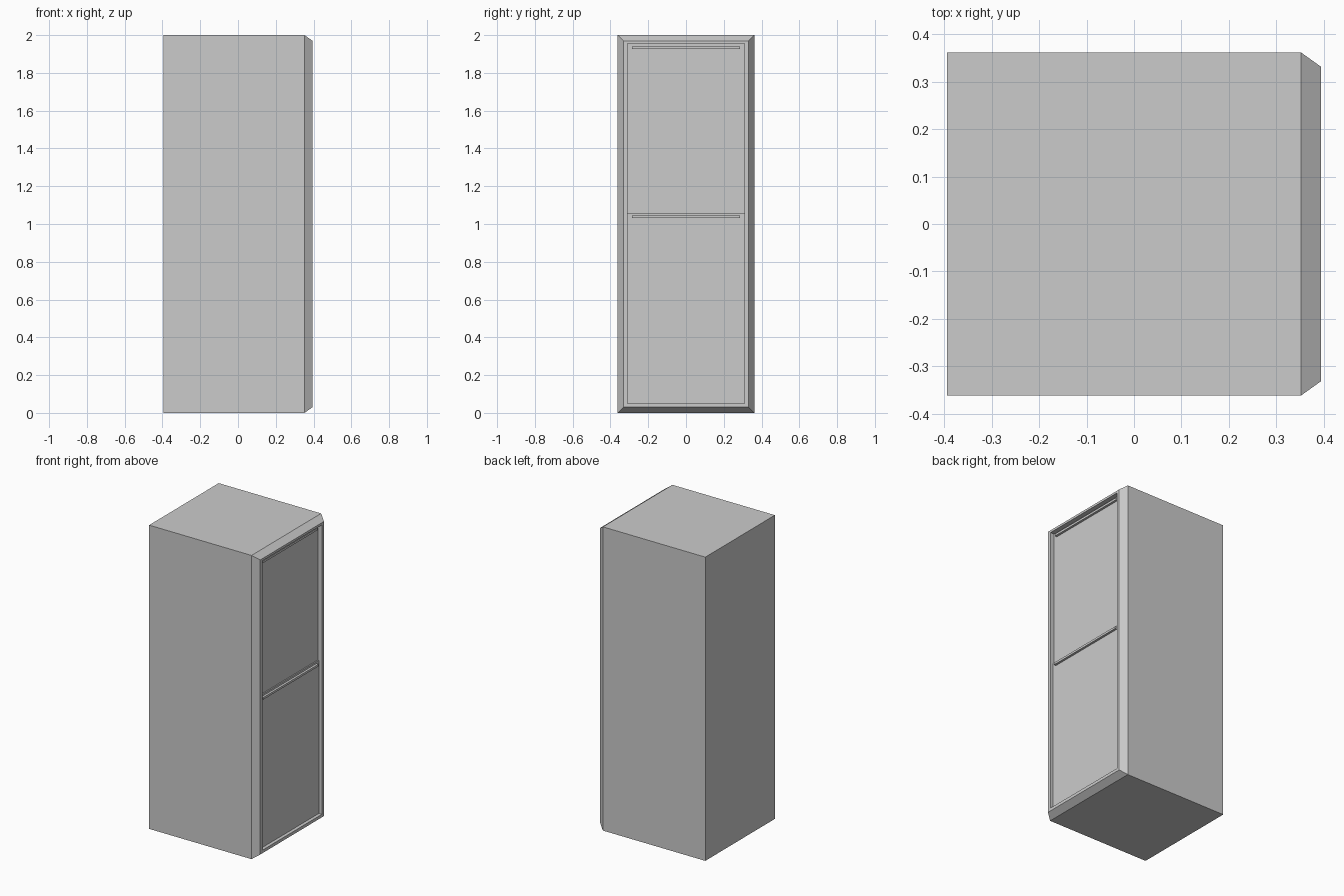
import bpy
import bmesh

cube = bpy.data.objects.get("Cube")
if cube:
    bpy.data.objects.remove(cube)

grey = bpy.data.materials.new("light_grey")
grey.use_nodes = True
GREY = (0.6, 0.6, 0.6, 1)
grey.diffuse_color = GREY
grey.node_tree.nodes["Principled BSDF"].inputs["Base Color"].default_value = GREY


def make_object(name, bm):
    bmesh.ops.recalc_face_normals(bm, faces=bm.faces)
    mesh = bpy.data.meshes.new(name)
    bm.to_mesh(mesh)
    bm.free()
    mesh.materials.append(grey)
    obj = bpy.data.objects.new(name, mesh)
    bpy.context.collection.objects.link(obj)
    return obj


def box(name, x0, x1, half_y, z0, z1):
    bm = bmesh.new()
    bmesh.ops.create_cube(bm, size=1)
    for v in bm.verts:
        v.co.x = x1 if v.co.x > 0 else x0
        v.co.y = half_y if v.co.y > 0 else -half_y
        v.co.z = z1 if v.co.z > 0 else z0
    return make_object(name, bm)


# Cabinet: nested rectangles bridged from the back to the recessed door opening
FRONT = 0.394
PANEL = FRONT - 0.03
rings = [
    (-FRONT, 0.362, 0.0, 2.0),
    (0.352, 0.362, 0.0, 2.0),
    (FRONT, 0.332, 0.03, 1.97),
    (FRONT, 0.31, 0.05, 1.955),
    (PANEL, 0.31, 0.05, 1.955),
]
bm = bmesh.new()
loops = []
for x, w, low, high in rings:
    corners = [(-w, low), (w, low), (w, high), (-w, high)]
    loops.append([bm.verts.new((x, y, z)) for y, z in corners])
for a, b in zip(loops, loops[1:]):
    for i in range(4):
        j = (i + 1) % 4
        bm.faces.new((a[i], a[j], b[j], b[i]))
bm.faces.new(loops[0])
bm.faces.new(loops[-1])
make_object("cabinet_body", bm)

# Lower door stands slightly proud of the upper one
box("lower_door", PANEL - 0.01, PANEL + 0.008, 0.31, 0.05, 1.058)

# Slim full-width pull near the top of each door
for name, x, z in (("upper_handle", PANEL, 1.926), ("lower_handle", PANEL + 0.008, 1.032)):
    box(name, x - 0.01, x + 0.015, 0.285, z, z + 0.014)
